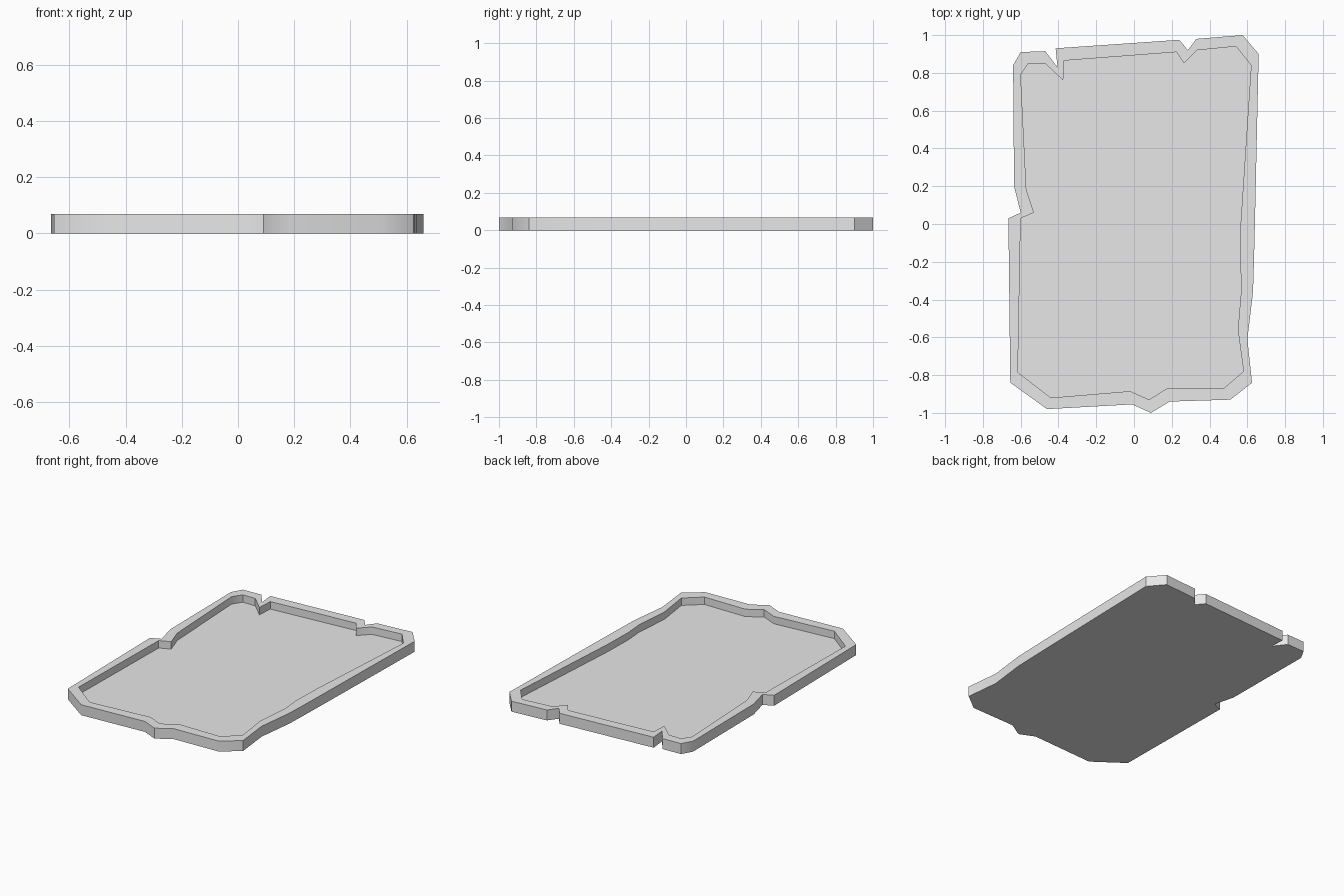
import bpy
import bmesh
import math

default_cube = bpy.data.objects.get("Cube")
if default_cube:
    bpy.data.objects.remove(default_cube, do_unlink=True)

HEIGHT = 0.069
FLOOR = 0.02
UNIT = 0.01  # outlines are written in hundredths

# Ragged outer outline, clockwise from the back right corner
outer_outline = [
    (-64, 84), (-60, 91), (-47, 91.5), (-40.5, 83), (-41.5, 93),
    (24, 97.5), (28.5, 92), (33, 98), (57.5, 100), (66, 90),
    (64, 0), (63.5, -20), (63, -36), (60, -61), (62.5, -84),
    (51, -93), (19, -94), (9, -100), (-1, -95.5), (-46, -98),
    (-65.5, -84), (-66.5, 3), (-60, 6), (-63.5, 20),
]

# Matching inner edge of the rim, point for point
inner_outline = [
    (-60, 79), (-56, 85), (-47, 85), (-37.5, 76), (-37, 86.5),
    (22.5, 91), (26.5, 85), (33.5, 92), (54, 94), (62, 84),
    (56.5, 1), (56, -20), (57, -32), (55, -56), (58, -78),
    (47.5, -87), (17.5, -87), (8, -93), (-2, -88.5), (-44, -92),
    (-61.5, -78.5), (-60, 3), (-53, 6), (-57, 18),
]


def make_material(name, colour):
    material = bpy.data.materials.new(name)
    material.use_nodes = True
    material.diffuse_color = colour
    shader = material.node_tree.nodes["Principled BSDF"]
    shader.inputs["Base Color"].default_value = colour
    return material


def add_ring(mesh, outline, height):
    return [mesh.verts.new((x * UNIT, y * UNIT, height)) for x, y in outline]


def bridge(mesh, first, second):
    for i in range(len(first)):
        j = (i + 1) % len(first)
        mesh.faces.new((first[i], first[j], second[j], second[i]))


# Shallow tray: underside, outer wall, rim, inner wall and recessed floor
bm = bmesh.new()
rings = [
    add_ring(bm, outer_outline, 0),
    add_ring(bm, outer_outline, HEIGHT),
    add_ring(bm, inner_outline, HEIGHT),
    add_ring(bm, inner_outline, FLOOR),
]
for lower, upper in zip(rings, rings[1:]):
    bridge(bm, lower, upper)
bm.faces.new(rings[0])
bm.faces.new(rings[-1])
bmesh.ops.recalc_face_normals(bm, faces=bm.faces)

tray_mesh = bpy.data.meshes.new("ragged_tray")
bm.to_mesh(tray_mesh)
bm.free()
tray_mesh.materials.append(make_material("light grey", (0.8, 0.8, 0.8, 1)))

tray = bpy.data.objects.new("ragged_tray", tray_mesh)
bpy.context.collection.objects.link(tray)

# Soft shading along gentle bends, crisp corners elsewhere
bpy.ops.object.select_all(action="DESELECT")
tray.select_set(True)
bpy.context.view_layer.objects.active = tray
bpy.ops.object.shade_smooth_by_angle(angle=math.radians(40))
